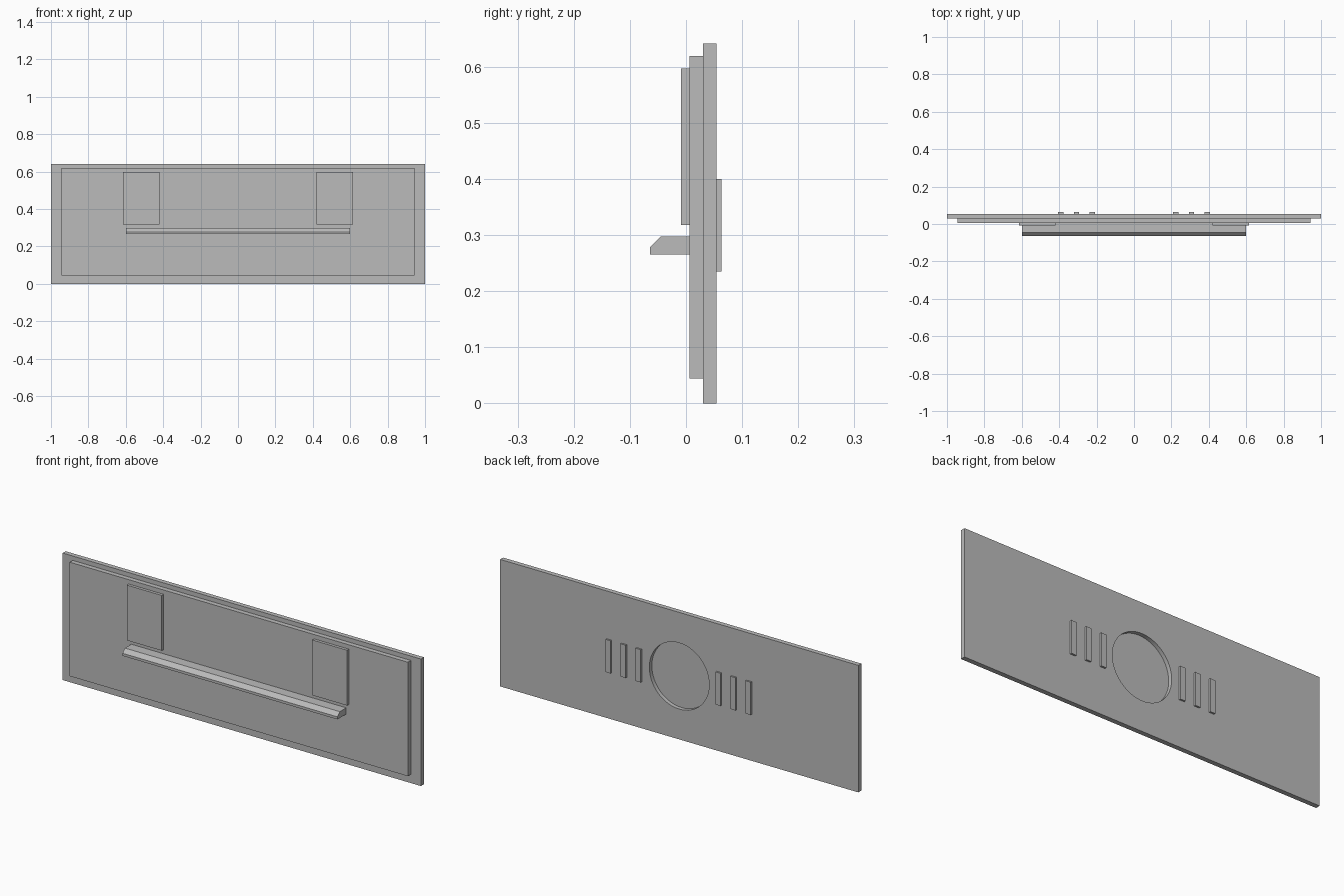
import bpy
import bmesh
from math import radians
from mathutils import Matrix

if "Cube" in bpy.data.objects:
    bpy.data.objects.remove(bpy.data.objects["Cube"], do_unlink=True)

grey = bpy.data.materials.new("plain_grey")
grey.use_nodes = True
grey.diffuse_color = (0.5, 0.5, 0.5, 1)
grey.node_tree.nodes["Principled BSDF"].inputs["Base Color"].default_value = (0.5, 0.5, 0.5, 1)


def finish(name, bm):
    bmesh.ops.recalc_face_normals(bm, faces=bm.faces)
    mesh = bpy.data.meshes.new(name)
    bm.to_mesh(mesh)
    bm.free()
    mesh.materials.append(grey)
    obj = bpy.data.objects.new(name, mesh)
    bpy.context.collection.objects.link(obj)
    return obj


def prism(name, profile, x0, x1):
    """Extrude a (y, z) profile along x."""
    bm = bmesh.new()
    face = bm.faces.new([bm.verts.new((x0, y, z)) for y, z in profile])
    new = bmesh.ops.extrude_face_region(bm, geom=[face])["geom"]
    verts = [v for v in new if isinstance(v, bmesh.types.BMVert)]
    bmesh.ops.translate(bm, verts=verts, vec=(x1 - x0, 0, 0))
    return finish(name, bm)


def box(name, x0, x1, y0, y1, z0, z1):
    return prism(name, [(y0, z0), (y1, z0), (y1, z1), (y0, z1)], x0, x1)


# Backing panel with a shallow round recess in its rear
panel = box("back_panel", -1, 1, 0.03, 0.054, 0, 0.641)
bm = bmesh.new()
bmesh.ops.create_cone(bm, cap_ends=True, segments=64, radius1=0.167, radius2=0.167, depth=0.06,
                      matrix=Matrix.Translation((0, 0.064, 0.32)) @ Matrix.Rotation(radians(90), 4, "X"))
cutter = finish("recess_cutter", bm)
cutter.hide_render = True
cut = panel.modifiers.new("recess", "BOOLEAN")
cut.operation = "DIFFERENCE"
cut.solver = "EXACT"
cut.object = cutter
bpy.context.view_layer.objects.active = panel
panel.select_set(True)
bpy.ops.object.modifier_apply(modifier=cut.name)
bpy.data.objects.remove(cutter, do_unlink=True)
bpy.ops.object.shade_smooth_by_angle(angle=radians(30))

# Raised front plate
box("front_plate", -0.944, 0.944, 0.006, 0.03, 0.044, 0.619)

# Chamfered ledge across the front
prism("front_ledge", [(0.006, 0.265), (-0.064, 0.265), (-0.064, 0.278),
                      (-0.045, 0.297), (0.006, 0.297)], -0.6, 0.6)

# Mirrored front pads and rear ribs
for side, s in (("left", 1), ("right", -1)):
    box(side + "_front_pad", *sorted((s * 0.42, s * 0.615)), -0.0085, 0.006, 0.318, 0.597)
    for i in range(3):
        x = s * (0.223 + i * 0.084)
        box(f"{side}_rear_rib_{i + 1}", x - 0.014, x + 0.014, 0.054, 0.063, 0.235, 0.4)
